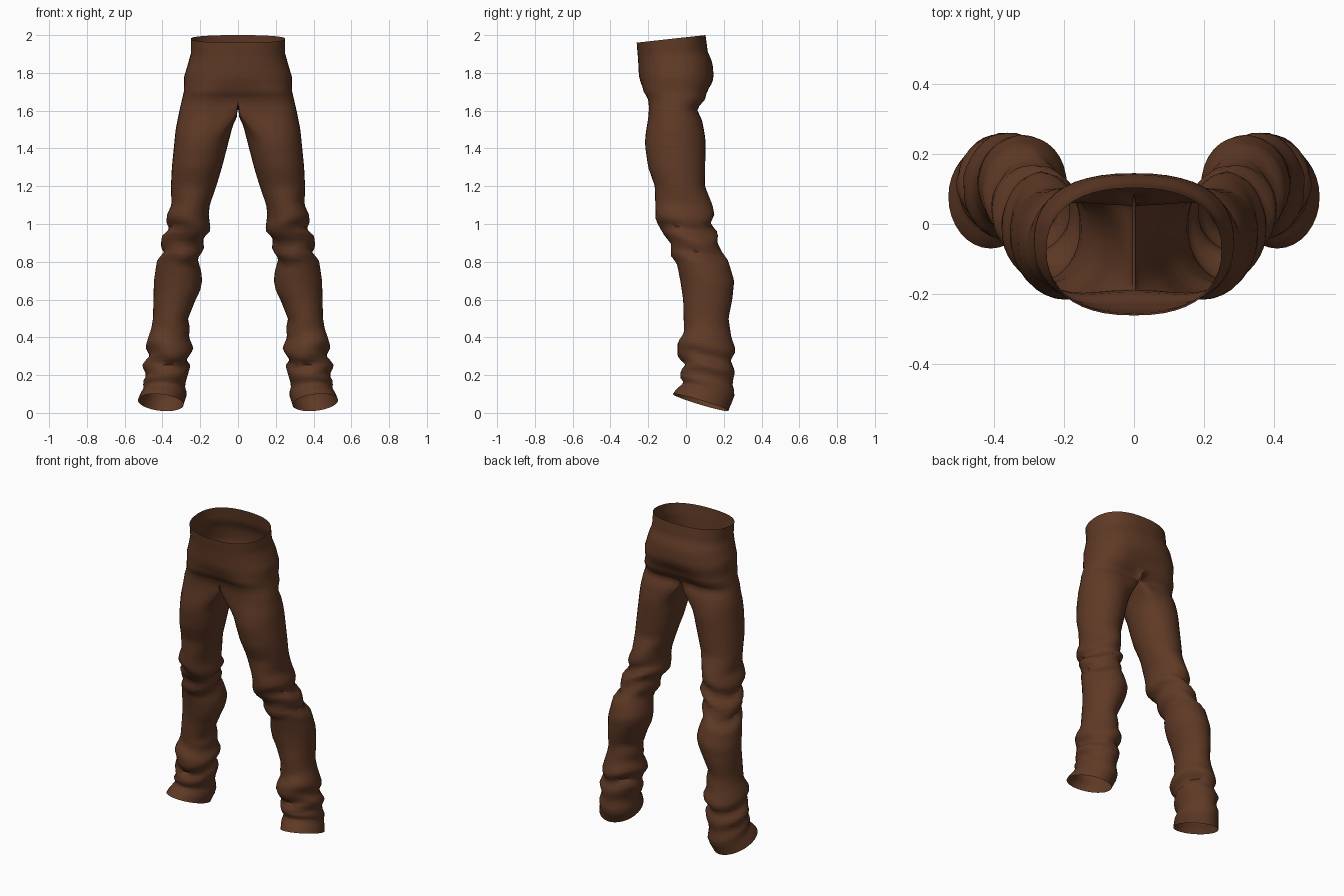
import bpy, bmesh, math

if "Cube" in bpy.data.objects:
    bpy.data.objects.remove(bpy.data.objects["Cube"])

# Silhouette profiles: (height, offset)
OUTER = [(2, .25), (1.9, .25), (1.83, .27), (1.78, .285), (1.7, .287), (1.6, .31), (1.5, .33), (1.3, .35),
         (1.2, .355), (1.1, .352), (1.05, .375), (1.01, .38), (.97, .36), (.93, .405), (.88, .408), (.85, .39),
         (.8, .43), (.7, .445), (.5, .45), (.44, .46), (.4, .475), (.35, .49), (.3, .465), (.25, .51),
         (.2, .483), (.16, .503), (.12, .50), (.06, .53), (0, .53)]
INNER = [(2, 0), (1.62, 0), (1.58, .012), (1.5, .033), (1.3, .085), (1.2, .115), (1.1, .15), (1.05, .155),
         (.97, .145), (.93, .185), (.87, .18), (.82, .215), (.75, .195), (.7, .19), (.65, .20), (.6, .225),
         (.5, .265), (.45, .255), (.4, .26), (.34, .235), (.28, .277), (.25, .25), (.2, .267), (.15, .282),
         (.11, .27), (.06, .288), (0, .29)]
FRONT = [(2, -.262), (1.96, -.26), (1.9, -.255), (1.8, -.25), (1.7, -.25), (1.65, -.225), (1.5, -.22),
         (1.4, -.215), (1.3, -.2), (1.2, -.165), (1.02, -.16), (.95, -.12), (.9, -.08), (.83, -.08),
         (.8, -.05), (.7, -.03), (.6, -.015), (.42, -.01), (.37, -.045), (.3, -.045), (.255, 0),
         (.22, -.03), (.17, -.03), (.13, -.01), (.06, -.07), (0, -.07)]
BACK = [(2, .10), (1.9, .115), (1.85, .14), (1.75, .15), (1.66, .13), (1.61, .085), (1.55, .105), (1.2, .10),
        (1.1, .14), (1.05, .15), (1.0, .128), (.95, .17), (.9, .165), (.85, .19), (.8, .225), (.7, .255),
        (.6, .245), (.5, .225), (.4, .24), (.33, .265), (.28, .235), (.22, .26), (.17, .245),
        (.13, .26), (.06, .225), (0, .22)]
SEGMENTS, SHARED = 32, 22      # points round a leg, and those continuing up into the hips
CROTCH = 1.66


def sample(profile, z):
    for (z0, a), (z1, b) in zip(profile, profile[1:]):
        if z >= z1:
            return a + (b - a) * (z0 - z) / (z0 - z1)
    return profile[-1][1]


def smooth(a, b, x):
    k = min(1, max(0, (x - a) / (b - a)))
    return k * k * (3 - 2 * k)


def bounds(z):
    return [sample(p, z) for p in (INNER, OUTER, FRONT, BACK)]


def hip_point(k, z):
    """Point k of the half ring that runs from centre front to centre back."""
    x0, x1, y0, y1 = bounds(z)
    a = math.pi * (k / SHARED - .5)
    s, c = math.sin(a), max(0, math.cos(a))
    side = math.copysign(abs(s) ** .85, s)
    cleft = .035 * smooth(1.8, CROTCH, z) * abs(s) ** 8
    y = (y0 + y1) / 2 + side * ((y1 - y0) / 2 - cleft)
    x = 0 if k in (0, SHARED) else x0 + (x1 - x0) * c ** .85
    rim = .11 * (y + .08) * smooth(1.8, 1.98, z)
    return x, y, z + rim


def leg_point(k, z):
    """Point k of a full leg ring, blending from the hip outline to an oval."""
    a = 2 * math.pi * (k - SHARED / 2) / SEGMENTS
    wave = .018 * math.sin(2 * a) * smooth(1.3, 1.0, z) * smooth(.08, .3, z)   # slanting folds
    x0, x1, y0, y1 = bounds(z + wave)
    cx, cy = (x0 + x1) / 2, (y0 + y1) / 2
    x, y = cx + (x1 - x0) / 2 * math.cos(a), cy + (y1 - y0) / 2 * math.sin(a)
    if k <= SHARED:
        hx, hy, _ = hip_point(k, z)
        hx = max(hx, x0)
    else:
        f = (k - SHARED) / (SEGMENTS - SHARED)
        hx, hy = x0, cy + (y1 - y0) * .4 * math.cos(math.pi * f)
    m = smooth(1.62, 1.42, z)
    x, y = hx + (x - hx) * m, hy + (y - hy) * m
    hem = smooth(.24, .07, z)                       # hem tips down at the heel
    return x, y, z + hem * (-.30 * (y - cy) + .10 * (x - cx))


def bridge(bm, upper, lower, closed):
    n = len(upper)
    for i in range(n if closed else n - 1):
        j = (i + 1) % n
        bm.faces.new((upper[i], lower[i], lower[j], upper[j]))


bm = bmesh.new()

# Hips: half rings from the waist down to the crotch
ring = None
for i in range(17):
    z = 1.98 + (CROTCH - 1.98) * i / 16
    new = [bm.verts.new(hip_point(k, z)) for k in range(SHARED + 1)]
    if ring:
        bridge(bm, ring, new, False)
    ring = new

# Crotch seam closes the half ring into a leg ring
y0, y1 = ring[0].co.y, ring[-1].co.y
for k in range(SHARED + 1, SEGMENTS):
    f = (k - SHARED) / (SEGMENTS - SHARED)
    y = (y0 + y1) / 2 + (y1 - y0) / 2 * math.cos(math.pi * f)
    ring.append(bm.verts.new((0, y, CROTCH - .05 * math.sin(math.pi * f))))

# Leg: full rings down to the hem
ROWS = 72
for i in range(ROWS):
    z = 1.625 + (.055 - 1.625) * i / (ROWS - 1)
    new = []
    for k in range(SEGMENTS):
        x, y, h = leg_point(k, z)
        if k > SHARED:
            h -= .035 * smooth(1.5, 1.62, z) * math.sin(math.pi * (k - SHARED) / (SEGMENTS - SHARED))
        new.append(bm.verts.new((max(x, .004), y, h)))
    bridge(bm, ring, new, True)
    ring = new

bmesh.ops.recalc_face_normals(bm, faces=bm.faces)
if sum(f.normal.x * (f.calc_center_median().x - .2) for f in bm.faces) < 0:
    bmesh.ops.reverse_faces(bm, faces=bm.faces)
mesh = bpy.data.meshes.new("trousers")
bm.to_mesh(mesh)
bm.free()

# Brown cloth, mirrored to the other leg
cloth = bpy.data.materials.new("brown cloth")
cloth.diffuse_color = (.115, .042, .019, 1)
cloth.use_nodes = True
cloth.node_tree.nodes["Principled BSDF"].inputs["Base Color"].default_value = cloth.diffuse_color
mesh.materials.append(cloth)
trousers = bpy.data.objects.new("trousers", mesh)
bpy.context.collection.objects.link(trousers)
mirror = trousers.modifiers.new("other half", 'MIRROR')
mirror.use_clip = True
mirror.merge_threshold = .001
bpy.context.view_layer.objects.active = trousers
trousers.select_set(True)
bpy.ops.object.shade_smooth_by_angle(angle=math.radians(60))
